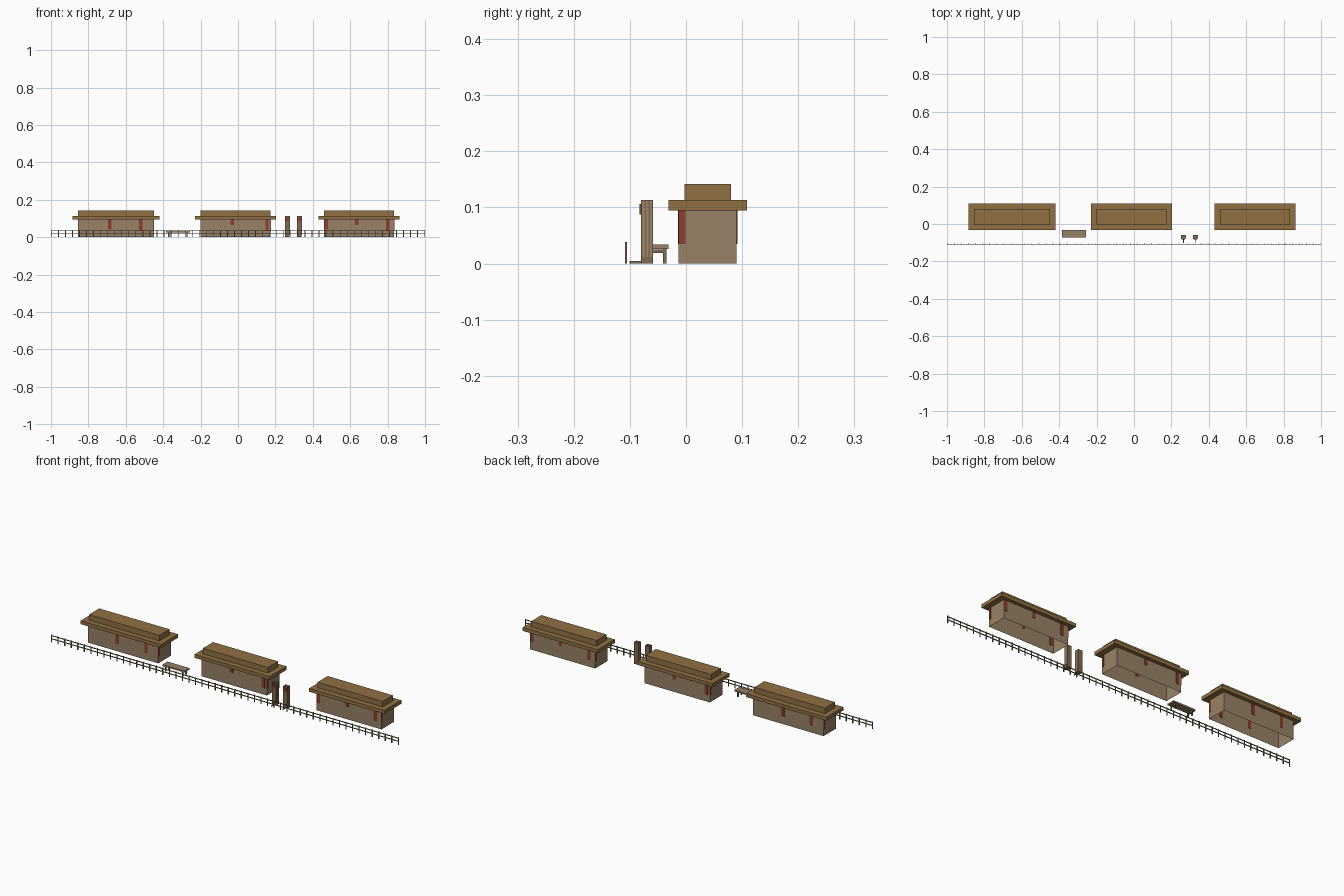
import bpy
import bmesh
from mathutils import Matrix, Vector

cube = bpy.data.objects.get("Cube")
if cube:
    bpy.data.objects.remove(cube, do_unlink=True)


def material(name, rgb):
    m = bpy.data.materials.new(name)
    m.use_nodes = True
    m.diffuse_color = (*rgb, 1)
    m.node_tree.nodes["Principled BSDF"].inputs["Base Color"].default_value = (*rgb, 1)
    return m


ROOF = material("ochre roof", (0.28, 0.165, 0.055))
WALL = material("tan wall", (0.32, 0.225, 0.14))
RED = material("red cloth", (0.27, 0.045, 0.028))
WOOD = material("weathered wood", (0.21, 0.145, 0.08))


def add_box(bm, x, y, z, open_ends=""):
    """Add a box given as (low, high) ranges, optionally without top or bottom."""
    lo, hi = Vector((x[0], y[0], z[0])), Vector((x[1], y[1], z[1]))
    size = Matrix.Diagonal((*(hi - lo), 1))
    made = bmesh.ops.create_cube(bm, size=1, matrix=Matrix.Translation((lo + hi) / 2) @ size)
    faces = {f for v in made["verts"] for f in v.link_faces}
    drop = []
    for f in faces:
        f.normal_update()
        if (f.normal.z < -0.9 and "bottom" in open_ends) or (f.normal.z > 0.9 and "top" in open_ends):
            drop.append(f)
    bmesh.ops.delete(bm, geom=drop, context="FACES_ONLY")


def build(name, mat, boxes, open_ends=""):
    bm = bmesh.new()
    for b in boxes:
        add_box(bm, *b, open_ends)
    mesh = bpy.data.meshes.new(name)
    bm.to_mesh(mesh)
    bm.free()
    mesh.materials.append(mat)
    obj = bpy.data.objects.new(name, mesh)
    bpy.context.collection.objects.link(obj)
    return obj


def around(c, half):
    return (c - half, c + half)


# Three houses: walls open below, broad eaves, raised roof block, red hangings
FRONT, BACK, EAVES = -0.013, 0.09, 0.095
houses = [
    ("west", -0.855, -0.45, [(-0.685, 0.04), (-0.52, 0.035)]),
    ("middle", -0.2, 0.175, [(-0.03, 0.065), (0.155, 0.035)]),
    ("east", 0.46, 0.835, [(0.472, 0.04), (0.635, 0.065), (0.8, 0.035)]),
]
for name, x0, x1, hangings in houses:
    build(name + "_walls", WALL, [((x0, x1), (FRONT, BACK), (0, EAVES))], "bottom")
    build(name + "_eaves", ROOF, [((x0 - 0.029, x1 + 0.029), (-0.031, 0.109), (EAVES, 0.113))])
    build(name + "_roof_block", ROOF, [((x0, x1), (-0.003, 0.08), (0.113, 0.142))])
    cloth = []
    for x, low in hangings:
        cloth.append((around(x, 0.009), around(FRONT, 0.0015), (low, EAVES)))
        cloth.append((around(x0 + x1 - x, 0.009), around(BACK, 0.0015), (low, EAVES)))
    # Narrow hangings on the end walls, at opposite corners
    cloth.append((around(x1, 0.001), (FRONT, -0.001), (0.035, EAVES)))
    cloth.append((around(x0, 0.001), (BACK - 0.012, BACK), (0.035, EAVES)))
    build(name + "_hangings", RED, cloth)

# Long fence: evenly spaced posts and two rails
COUNT = 54
posts = [(around(-0.998 + 1.996 * i / (COUNT - 1), 0.002), (-0.109, -0.105), (0, 0.038))
         for i in range(COUNT)]
build("fence_posts", WOOD, posts)
build("fence_rails", WOOD, [((-1, 1), (-0.109, -0.106), around(z, 0.002)) for z in (0.018, 0.034)])

# Low bench with framed legs
build("bench_top", WALL, [((-0.385, -0.257), (-0.072, -0.031), (0.026, 0.034))])
legs = []
for x in (-0.37, -0.272):
    for y in (-0.065, -0.038):
        legs.append((around(x, 0.003), around(y, 0.003), (0, 0.026)))
    legs.append((around(x, 0.003), (-0.065, -0.038), (0.019, 0.025)))
build("bench_legs", WOOD, legs)

# Pair of tall gate posts, slatted, with red plates near the top
for side, x in (("right", 0.264), ("left", 0.328)):
    build(side + "_gate_post", WOOD, [(around(x, 0.012), (-0.08, -0.059), (0, 0.113))], "top")
    build(side + "_gate_slats", WALL,
          [((x + 0.011, x + 0.013), around(y, 0.0025), (0.012, 0.112)) for y in (-0.076, -0.069, -0.062)])
    build(side + "_gate_plate", RED, [(around(x, 0.009), (-0.083, -0.08), (0.087, 0.106))])
    build(side + "_gate_foot", WOOD, [(around(x, 0.002), (-0.101, -0.08), (0, 0.005))])
